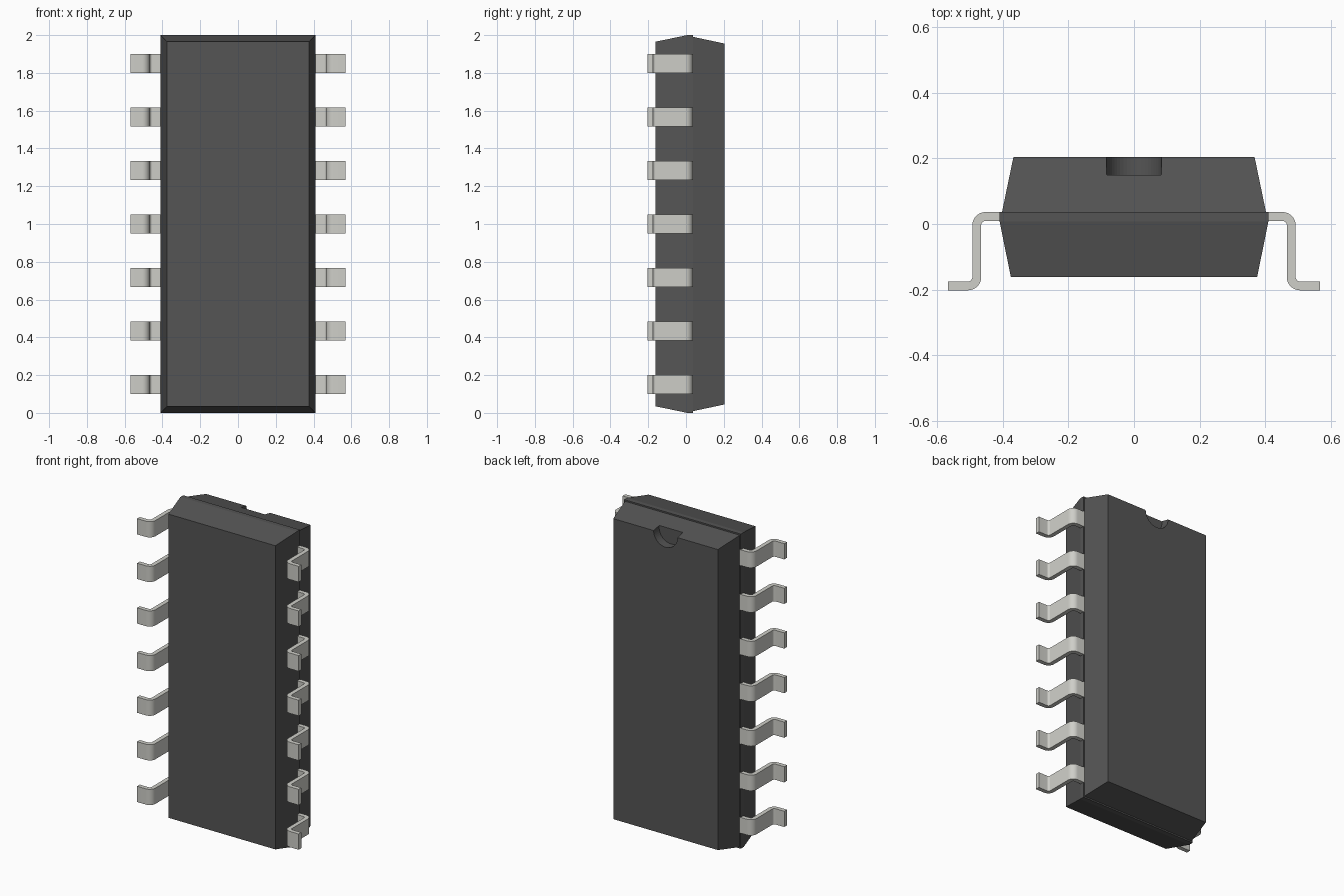
import bpy, bmesh
from math import sin, cos, pi
from mathutils import Vector

if "Cube" in bpy.data.objects:
    bpy.data.objects.remove(bpy.data.objects["Cube"])


def material(name, colour):
    m = bpy.data.materials.new(name)
    m.diffuse_color = (*colour, 1)
    m.use_nodes = True
    m.node_tree.nodes["Principled BSDF"].inputs["Base Color"].default_value = m.diffuse_color
    return m


DARK = material("dark_plastic", (0.09, 0.09, 0.09))
METAL = material("tin", (0.62, 0.62, 0.58))


def skin(name, rings, mat):
    """Bridge closed rings of points in order and cap both ends."""
    bm = bmesh.new()
    loops = [[bm.verts.new(p) for p in ring] for ring in rings]
    n = len(loops[0])
    for a, b in zip(loops, loops[1:]):
        for i in range(n):
            j = (i + 1) % n
            bm.faces.new((a[i], a[j], b[j], b[i]))
    bm.faces.new(loops[0])
    bm.faces.new(loops[-1])
    bmesh.ops.recalc_face_normals(bm, faces=bm.faces)
    me = bpy.data.meshes.new(name)
    bm.to_mesh(me)
    bm.free()
    me.materials.append(mat)
    ob = bpy.data.objects.new(name, me)
    bpy.context.collection.objects.link(ob)
    return ob


def activate(ob):
    bpy.ops.object.select_all(action='DESELECT')
    ob.select_set(True)
    bpy.context.view_layer.objects.active = ob


# Moulded body: rectangles (y, half width, half height) stacked along y
sections = [(-0.162, 0.376, 0.965), (0.007, 0.41, 1.0), (0.036, 0.41, 1.0),
            (0.036, 0.403, 0.991), (0.205, 0.368, 0.955)]
body = skin("body", [[(sx * w, y, 1 + sz * h)
                      for sx, sz in ((-1, -1), (1, -1), (1, 1), (-1, 1))]
                     for y, w, h in sections], DARK)

# Half-round orientation notch at the top edge of the rear face
cutter = skin("notch_cutter",
              [[(0.084 * cos(2 * pi * i / 48), y, 1.955 + 0.084 * sin(2 * pi * i / 48))
                for i in range(48)] for y in (0.15, 0.3)], DARK)
cutter.hide_render = True
cut = body.modifiers.new("notch", 'BOOLEAN')
cut.operation = 'DIFFERENCE'
cut.solver = 'EXACT'
cut.object = cutter
activate(body)
bpy.ops.object.modifier_apply(modifier=cut.name)
bpy.data.objects.remove(cutter)

# Gull-wing pin outline in the x-y plane, with rounded bends
T, R, STEPS = 0.0135, 0.027, 8
TOP, LEG, FOOT, END = 0.023, 0.480, -0.189, 0.568


def outline(side):
    """Offset edge of the pin: side +1 is outer/upper, -1 is inner/lower."""
    pts = [(0.36, TOP + side * T)]
    for cx, cy, start, turn, r in ((LEG - R, TOP - R, pi / 2, -1, R + side * T),
                                   (LEG + R, FOOT + R, pi, 1, R - side * T)):
        for i in range(STEPS + 1):
            a = start + turn * i / STEPS * pi / 2
            pts.append((cx + r * cos(a), cy + r * sin(a)))
    return pts + [(END, FOOT + side * T)]


upper, lower = outline(1), outline(-1)

# Seven pins on each side
for side, label in ((1, "right"), (-1, "left")):
    for k in range(7):
        z = 1 + (k - 3) * 0.2835
        rings = [[(side * u[0], u[1], z - 0.05), (side * u[0], u[1], z + 0.05),
                  (side * l[0], l[1], z + 0.05), (side * l[0], l[1], z - 0.05)]
                 for u, l in zip(upper, lower)]
        pin = skin(f"{label}_pin_{k + 1}", rings, METAL)
        activate(pin)
        bpy.ops.object.shade_smooth_by_angle()
